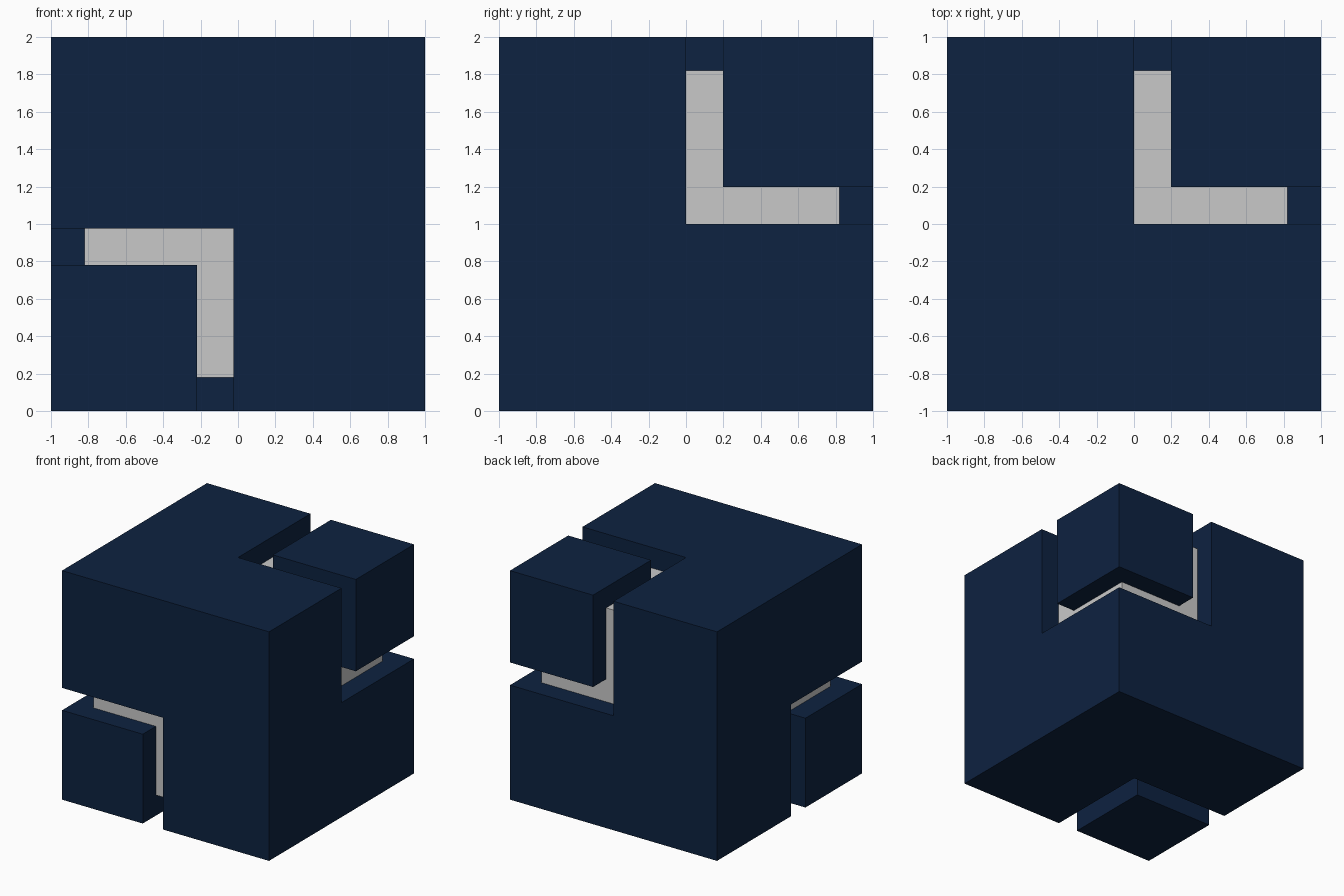
import bpy
from mathutils import Vector

default_cube = bpy.data.objects.get("Cube")
if default_cube:
    bpy.data.objects.remove(default_cube, do_unlink=True)


def make_material(name, rgb):
    mat = bpy.data.materials.new(name)
    mat.use_nodes = True
    color = (*rgb, 1.0)
    mat.diffuse_color = color
    mat.node_tree.nodes["Principled BSDF"].inputs["Base Color"].default_value = color
    return mat


navy = make_material("navy", (0.004, 0.016, 0.052))
grey = make_material("light_grey", (0.584, 0.584, 0.584))


def box(name, start, end, mat):
    """Axis-aligned box between two opposite corners."""
    a, b = Vector(start), Vector(end)
    bpy.ops.mesh.primitive_cube_add(size=1, location=(a + b) / 2)
    obj = bpy.context.object
    obj.name = name
    obj.scale = [abs(d) for d in b - a]
    bpy.ops.object.transform_apply(location=False, rotation=False, scale=True)
    obj.data.materials.append(mat)
    return obj


CENTRE = Vector((0, 0, 1))


def diagonal(distance):
    """Point on the cube's long diagonal, offset equally on all axes."""
    return CENTRE + Vector((distance,) * 3)


# Main cube
body = box("main_cube", diagonal(-1), diagonal(1), navy)

# Opposite corners: notch start, small cube start, connector end
corners = {
    "upper": (0.0, 0.198, 0.82),
    "lower": (-0.024, -0.22, -0.82),
}

for label, (notch, inner, reach) in corners.items():
    side = 1 if reach > 0 else -1

    # Cut the corner notch out of the main cube
    cutter = box(label + "_notch_cutter", diagonal(notch), diagonal(side * 1.2), navy)
    cutter.hide_render = True
    cut = body.modifiers.new(label + "_notch", "BOOLEAN")
    cut.operation = "DIFFERENCE"
    cut.solver = "EXACT"
    cut.object = cutter
    bpy.context.view_layer.objects.active = body
    bpy.ops.object.modifier_apply(modifier=cut.name)
    bpy.data.objects.remove(cutter, do_unlink=True)

    # Floating corner cube and the pale block that joins it to the body
    box(label + "_corner_cube", diagonal(inner), diagonal(side), navy)
    box(label + "_connector", diagonal(notch), diagonal(reach), grey)
